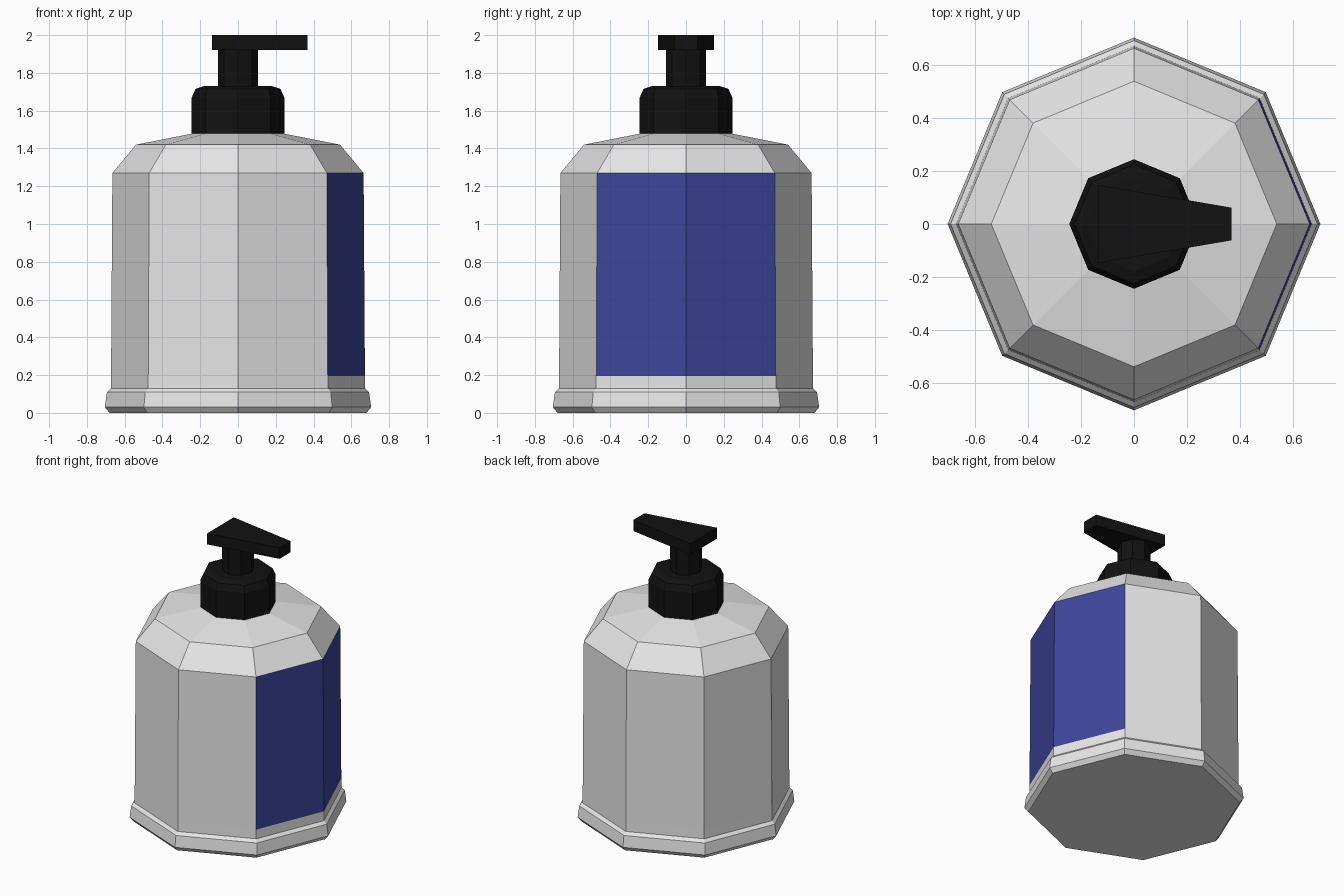
import bpy, bmesh, math

if "Cube" in bpy.data.objects:
    bpy.data.objects.remove(bpy.data.objects["Cube"])


def material(name, rgb):
    m = bpy.data.materials.new(name)
    m.diffuse_color = (*rgb, 1)
    m.use_nodes = True
    m.node_tree.nodes["Principled BSDF"].inputs["Base Color"].default_value = m.diffuse_color
    return m


grey = material("light grey", (0.8, 0.8, 0.8))
blue = material("label blue", (0.048, 0.06, 0.33))
black = material("black", (0.006, 0.006, 0.006))


def loft(name, rings, mats, pick=None):
    """Bridge equal rings of points bottom to top, cap both ends."""
    bm = bmesh.new()
    loops = [[bm.verts.new(p) for p in ring] for ring in rings]
    n = len(loops[0])
    for a, b in zip(loops, loops[1:]):
        for i in range(n):
            j = (i + 1) % n
            bm.faces.new((a[i], a[j], b[j], b[i]))
    bm.faces.new(loops[0][::-1])
    bm.faces.new(loops[-1])
    bm.normal_update()
    if pick:
        for f in bm.faces:
            f.material_index = pick(f)
    me = bpy.data.meshes.new(name)
    bm.to_mesh(me)
    bm.free()
    for m in mats:
        me.materials.append(m)
    ob = bpy.data.objects.new(name, me)
    bpy.context.collection.objects.link(ob)
    return ob


def octagons(profile):
    return [[(r * math.cos(k * math.pi / 4), r * math.sin(k * math.pi / 4), z)
             for k in range(8)] for r, z in profile]


# Bottle, with the label on the two wall faces that look towards +x
def label_rule(f):
    c = f.calc_center_median()
    return int(0.5 < c.z < 1.0 and c.x > abs(c.y))


loft("bottle", octagons([(0.68, 0), (0.705, 0.03), (0.694, 0.11), (0.673, 0.13),
                         (0.672, 0.195), (0.665, 1.27), (0.54, 1.42), (0.22, 1.483)]),
     [grey, blue], label_rule)

# Pump collar and stem
loft("pump_collar", octagons([(0.245, 1.48), (0.245, 1.67), (0.225, 1.715), (0.18, 1.73)]), [black])
loft("pump_stem", octagons([(0.105, 1.72), (0.105, 1.93)]), [black])

# Tapered pump head with spout
outline = [(-0.137, -0.148), (0.368, -0.062), (0.368, 0.062), (-0.137, 0.148)]
loft("pump_head", [[(x, y, z) for x, y in outline] for z in (1.922, 2.0)], [black])
